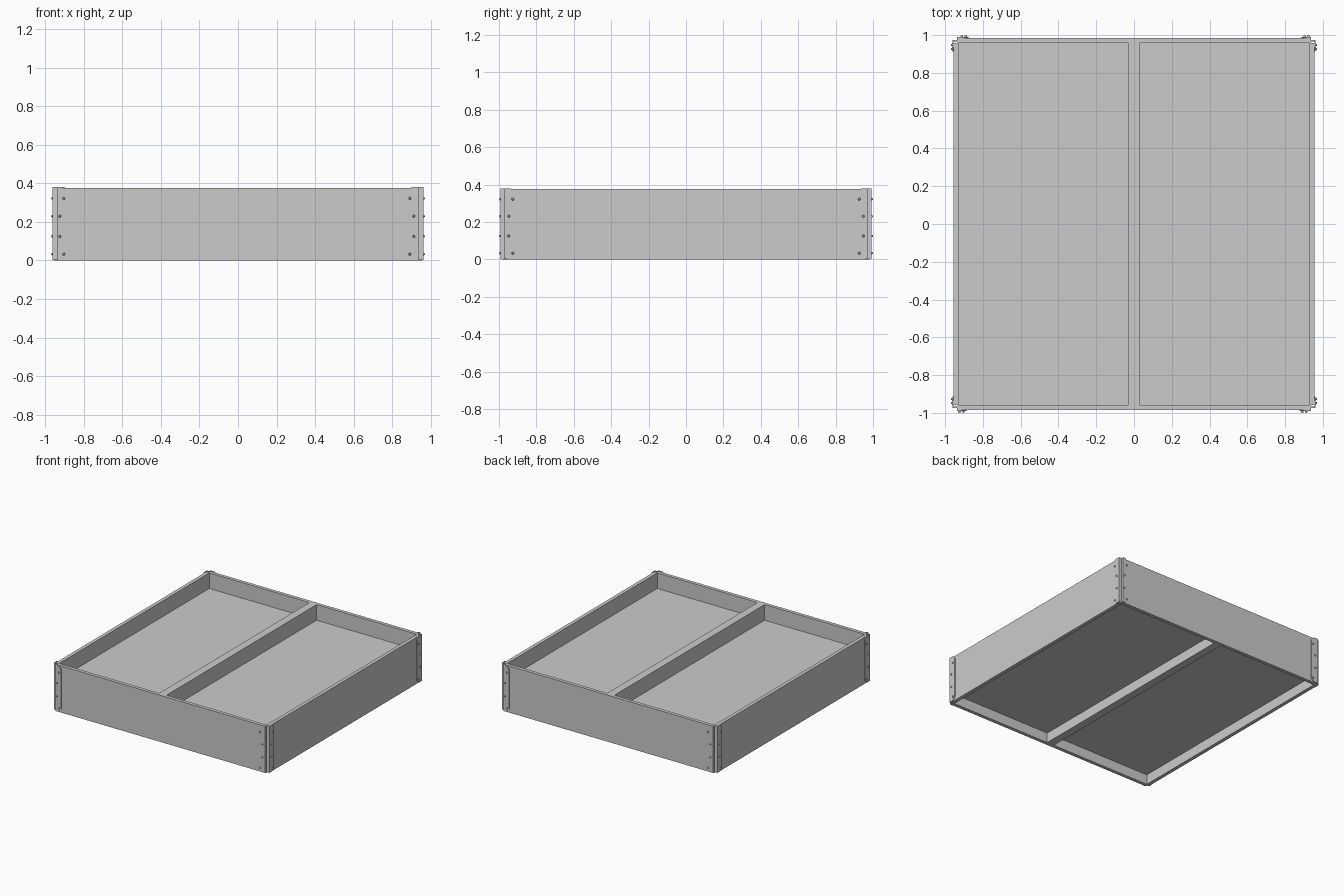
import bpy, bmesh
from mathutils import Vector, Matrix

if "Cube" in bpy.data.objects:
    bpy.data.objects.remove(bpy.data.objects["Cube"])

H = 0.376           # board height
XO, XI = 0.955, 0.926   # side boards, outer and inner face
YO, YI = 0.985, 0.957   # end boards, outer and inner face


def finish(bm, name):
    bmesh.ops.recalc_face_normals(bm, faces=bm.faces)
    me = bpy.data.meshes.new(name)
    bm.to_mesh(me)
    bm.free()
    ob = bpy.data.objects.new(name, me)
    bpy.context.collection.objects.link(ob)
    return ob


def prism(bm, pts, direction):
    """Extrude a closed outline along a direction."""
    face = bm.faces.new([bm.verts.new(p) for p in pts])
    ext = bmesh.ops.extrude_face_region(bm, geom=[face])
    bmesh.ops.translate(bm, vec=Vector(direction),
                        verts=[g for g in ext["geom"] if isinstance(g, bmesh.types.BMVert)])


def box(name, x0, x1, y0, y1, z0, z1):
    bm = bmesh.new()
    prism(bm, [(x0, y0, z0), (x1, y0, z0), (x1, y1, z0), (x0, y1, z0)], (0, 0, z1 - z0))
    return finish(bm, name)


# Frame boards
for name, s in (("front_board", -1), ("back_board", 1)):
    y0, y1 = sorted((s * YI, s * YO))
    box(name, -0.937, 0.937, y0, y1, 0, H)
for name, s in (("left_board", -1), ("right_board", 1)):
    x0, x1 = sorted((s * XI, s * XO))
    box(name, x0, x1, -YI, YI, 0, H)

# Centre divider and the two recessed floor panels
box("centre_divider", -0.032, 0.032, -YI, YI, 0, H)
box("left_floor_panel", -XI, -0.032, -YI, YI, 0.08, 0.25)
box("right_floor_panel", 0.032, XI, -YI, YI, 0.08, 0.25)


def flange(bm, place, inner, outer, face, z0=0.003, z1=0.38, t=0.006, c=0.025):
    """Plate with clipped inner corners; place maps (along, out, z) to the model."""
    outline = [(outer, z0), (outer, z1), (inner + c, z1), (inner, z1 - c),
               (inner, z0 + c), (inner + c, z0)]
    prism(bm, [place(u, face, z) for u, z in outline], place(0, t, 0))


def screws(bm, place, inner, face, length=0.008):
    """Four staggered domed screw heads."""
    for du, z in ((0.015, 0.033), (0.036, 0.125), (0.036, 0.23), (0.015, 0.322)):
        out = Vector(place(0, 1, 0))
        rot = out.to_track_quat('Z', 'Y').to_matrix().to_4x4()
        mid = Vector(place(inner + du, face + length / 2, z))
        bmesh.ops.create_cone(bm, cap_ends=True, segments=12, radius1=0.007, radius2=0.004,
                              depth=length, matrix=Matrix.Translation(mid) @ rot)


# Corner brackets: two screwed flanges joined by a stepped-in corner
for yn, sy in (("front", -1), ("back", 1)):
    for xn, sx in (("left", -1), ("right", 1)):
        end = lambda u, o, z: (sx * u, sy * o, z)
        side = lambda u, o, z: (sx * o, sy * u, z)
        inner = 0.876 if sx * sy < 0 else 0.888
        bm = bmesh.new()
        flange(bm, end, inner, 0.937, YO)
        flange(bm, side, 0.912, 0.973, XO)
        step = [(0.931, 0.991), (0.937, 0.991), (0.937, 0.973), (0.961, 0.973),
                (0.961, 0.967), (0.931, 0.967)]
        prism(bm, [(sx * x, sy * y, 0.003) for x, y in step], (0, 0, 0.377))
        finish(bm, f"{yn}_{xn}_bracket")
        bm = bmesh.new()
        screws(bm, end, inner, YO + 0.006, 0.009)
        screws(bm, side, 0.912, XO + 0.006)
        finish(bm, f"{yn}_{xn}_screws")
